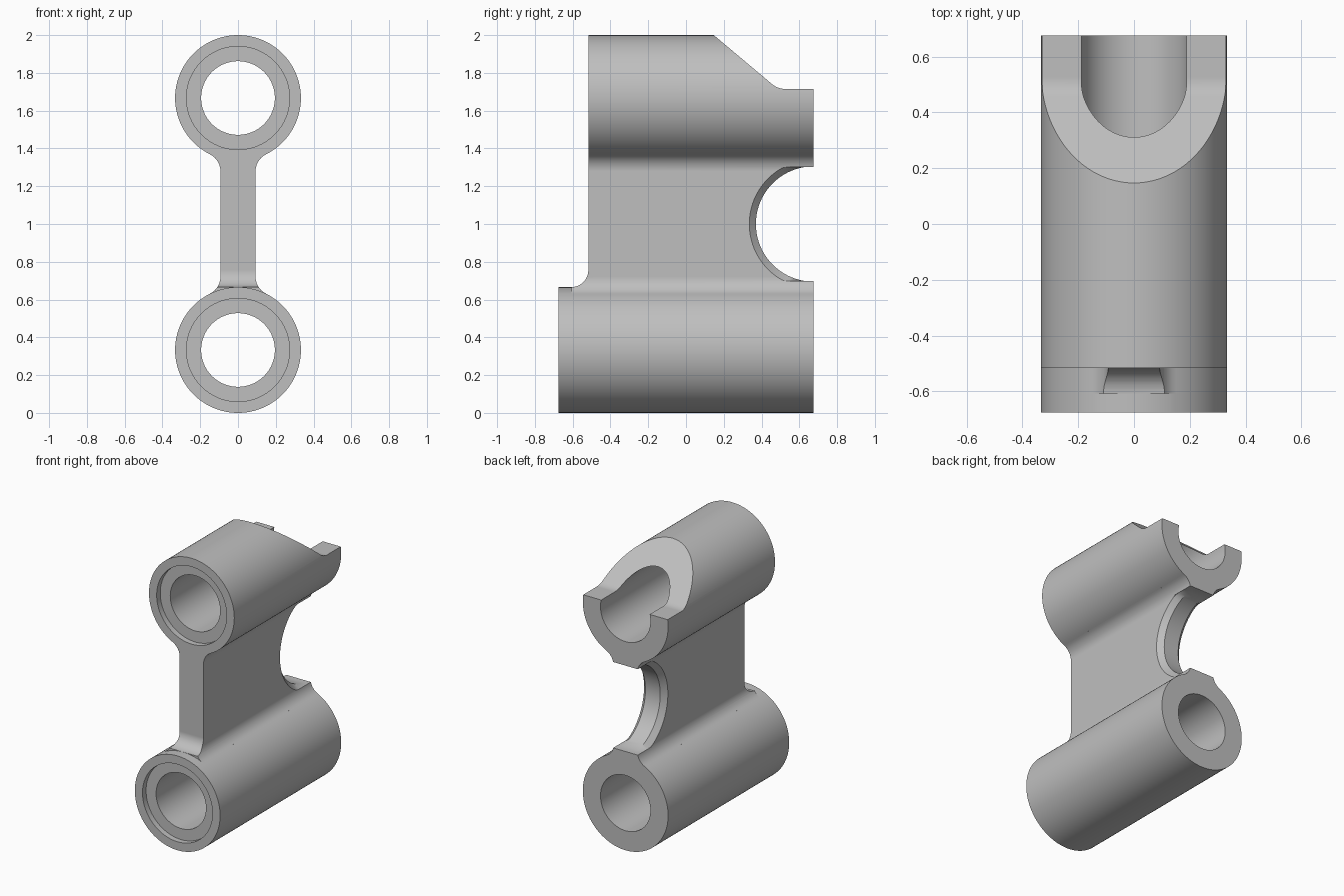
import bpy, bmesh
from math import sin, cos, pi, sqrt, atan2, radians
from mathutils import Vector

old = bpy.data.objects.get("Cube")
if old:
    bpy.data.objects.remove(old, do_unlink=True)

R, BORE, RECESS = 0.333, 0.195, 0.273      # tube, bore and recess radii
LOW, HIGH = R, 2 - R                       # tube axis heights
FRONT, STEP, BACK = -0.675, -0.517, 0.675  # ends of the tubes along y
WEB, FIL = 0.093, 0.1                      # web half thickness, fillet radius
CUT, CHAMFER, RISE = 0.305, 0.035, 0.303   # notch radius, chamfer, half height


def loft(name, rings):
    """Closed solid through rings with equal point counts."""
    bm = bmesh.new()
    rows = [[bm.verts.new(p) for p in ring] for ring in rings]
    n = len(rows[0])
    for a, b in zip(rows, rows[1:]):
        for i in range(n):
            j = (i + 1) % n
            bm.faces.new((a[i], a[j], b[j], b[i]))
    bm.faces.new(rows[0][::-1])
    bm.faces.new(rows[-1])
    bmesh.ops.recalc_face_normals(bm, faces=bm.faces)
    mesh = bpy.data.meshes.new(name)
    bm.to_mesh(mesh)
    bm.free()
    obj = bpy.data.objects.new(name, mesh)
    bpy.context.collection.objects.link(obj)
    return obj


def along_y(name, pts, y0, y1):
    return loft(name, [[(x, y, z) for x, z in pts] for y in (y0, y1)])


def along_x(name, pts, half):
    return loft(name, [[(x, y, z) for y, z in pts] for x in (-half, half)])


def arc(cx, cz, r, a0, a1, n):
    return [(cx + r * cos(a0 + (a1 - a0) * i / n),
             cz + r * sin(a0 + (a1 - a0) * i / n)) for i in range(n + 1)]


def rod(name, z, r, y0, y1, n=96):
    return along_y(name, arc(0, z, r, 0, 2 * pi, n)[:-1], y0, y1)


def combine(obj, tool, operation):
    mod = obj.modifiers.new(operation.lower(), 'BOOLEAN')
    mod.operation, mod.object, mod.solver = operation, tool, 'EXACT'
    bpy.context.view_layer.objects.active = obj
    bpy.ops.object.modifier_apply(modifier=mod.name)
    bpy.data.objects.remove(tool, do_unlink=True)


# Web with concave fillets flaring onto both tubes
fx = WEB + FIL
fz = LOW + sqrt((R + FIL) ** 2 - fx ** 2)
flare = arc(fx, fz, FIL, pi + atan2(fz - LOW, fx), pi, 10)
lower = [(0.12, 0.56)] + flare
right = lower + [(x, 2 - z) for x, z in reversed(lower)]
outline = right + [(-x, z) for x, z in reversed(right)]
toe = 0.09
web = along_y("web", outline, STEP - toe, BACK)

# Front edge of the web, curving out onto the lower tube
top = 2 * R
front_curve = arc(STEP - toe, top + toe, toe, -pi / 2, 0, 10)
trim = [(FRONT - 0.2, top)] + front_curve + [(STEP, 1.8), (FRONT - 0.2, 1.8)]
combine(web, along_x("front_trim", trim, 0.5), 'DIFFERENCE')

# Rounded notch in the back of the web, chamfered on both sides
rings = []
for x, r in ((-0.4, CUT + CHAMFER), (-WEB, CUT + CHAMFER), (-WEB + CHAMFER, CUT),
             (WEB - CHAMFER, CUT), (WEB, CUT + CHAMFER), (0.4, CUT + CHAMFER)):
    rings.append([(x, BACK + u, 1 + max(-RISE, min(RISE, v)))
                  for u, v in arc(0, 0, r, 0, 2 * pi, 96)[:-1]])
combine(web, loft("notch", rings), 'DIFFERENCE')

# Two tubes joined by the web
link = rod("double_tube_link", LOW, R, FRONT, BACK)
combine(link, rod("upper_tube", HIGH, R, STEP, BACK), 'UNION')
combine(link, web, 'UNION')

# Bores with a shallow recess in each front face
for z, y in ((LOW, FRONT), (HIGH, STEP)):
    combine(link, rod("bore", z, BORE, -1, 1), 'DIFFERENCE')
    combine(link, rod("recess", z, RECESS, y - 0.1, y + 0.04), 'DIFFERENCE')

# Sloped cut with a blended flat, opening the back of the upper tube
a, b, c = Vector((0.455, 1.741)), Vector((0.486, 1.715)), Vector((0.525, 1.715))
blend = [tuple(a.lerp(b, t / 6).lerp(b.lerp(c, t / 6), t / 6)) for t in range(7)]
slope = [(0.028, 2.1)] + blend + [(0.9, 1.715), (0.9, 2.1)]
combine(link, along_x("slope_cut", slope, 0.5), 'DIFFERENCE')

# Plain grey material
grey = bpy.data.materials.new("grey")
grey.use_nodes = True
colour = (0.52, 0.52, 0.52, 1)
grey.diffuse_color = colour
grey.node_tree.nodes["Principled BSDF"].inputs["Base Color"].default_value = colour
link.data.materials.clear()
link.data.materials.append(grey)
for face in link.data.polygons:
    face.material_index = 0

# Smooth shading with crisp edges
bpy.ops.object.select_all(action='DESELECT')
link.select_set(True)
bpy.context.view_layer.objects.active = link
bpy.ops.object.shade_smooth_by_angle(angle=radians(25))
normals = link.modifiers.new("weighted_normals", 'WEIGHTED_NORMAL')
normals.keep_sharp = True
